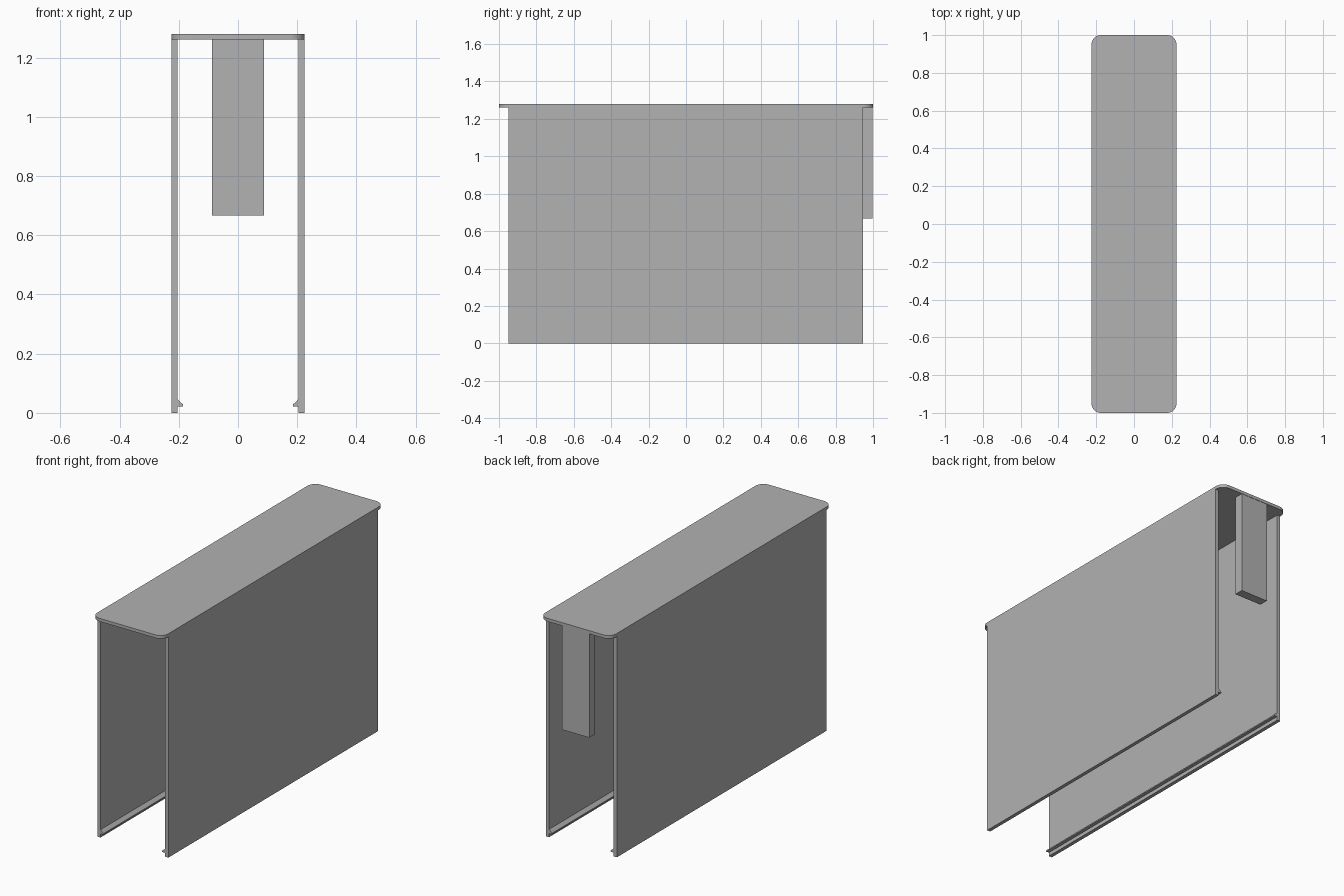
import bpy, bmesh
from mathutils import Vector
from math import sin, cos, pi

old = bpy.data.objects.get("Cube")
if old:
    bpy.data.objects.remove(old, do_unlink=True)

GREY = (0.445, 0.445, 0.445, 1.0)
mat = bpy.data.materials.new("plain_grey")
mat.use_nodes = True
mat.diffuse_color = GREY
mat.node_tree.nodes["Principled BSDF"].inputs["Base Color"].default_value = GREY


def prism(name, outline, depth):
    """Extrude a closed outline of 3D points along the depth vector."""
    bm = bmesh.new()
    face = bm.faces.new([bm.verts.new(p) for p in outline])
    result = bmesh.ops.extrude_face_region(bm, geom=[face])
    verts = [v for v in result["geom"] if isinstance(v, bmesh.types.BMVert)]
    bmesh.ops.translate(bm, verts=verts, vec=Vector(depth))
    bmesh.ops.recalc_face_normals(bm, faces=bm.faces)
    mesh = bpy.data.meshes.new(name)
    bm.to_mesh(mesh)
    bm.free()
    mesh.materials.append(mat)
    obj = bpy.data.objects.new(name, mesh)
    bpy.context.collection.objects.link(obj)
    return obj


HALF_W, TOP, LID_Z = 0.225, 1.28, 1.262
FRONT, BACK = -0.95, 0.945

# Lid with rounded corners
R, STEPS = 0.05, 8
lid_outline = []
for i, (sx, sy) in enumerate([(1, 1), (-1, 1), (-1, -1), (1, -1)]):
    for k in range(STEPS + 1):
        a = (i + k / STEPS) * pi / 2
        lid_outline.append((sx * (HALF_W - R) + R * cos(a),
                            sy * (1 - R) + R * sin(a), LID_Z))
lid = prism("lid", lid_outline, (0, 0, TOP - LID_Z))
bpy.context.view_layer.objects.active = lid
lid.select_set(True)
bpy.ops.object.shade_smooth_by_angle()

# Side walls, each with a snap lip along the inner bottom edge
INNER = 0.204
wall_profile = [(HALF_W, 0), (HALF_W, LID_Z), (INNER, LID_Z), (INNER, 0.045),
                (0.185, 0.028), (0.185, 0.021), (INNER, 0.021), (INNER, 0)]
for side, s in (("left", 1), ("right", -1)):
    prism(side + "_wall", [(s * x, FRONT, z) for x, z in wall_profile],
          (0, BACK - FRONT, 0))

# Tab hanging from the back of the lid
TAB = 0.087
prism("back_tab", [(-TAB, BACK, 0.667), (TAB, BACK, 0.667),
                   (TAB, BACK, LID_Z), (-TAB, BACK, LID_Z)],
      (0, 0.998 - BACK, 0))
